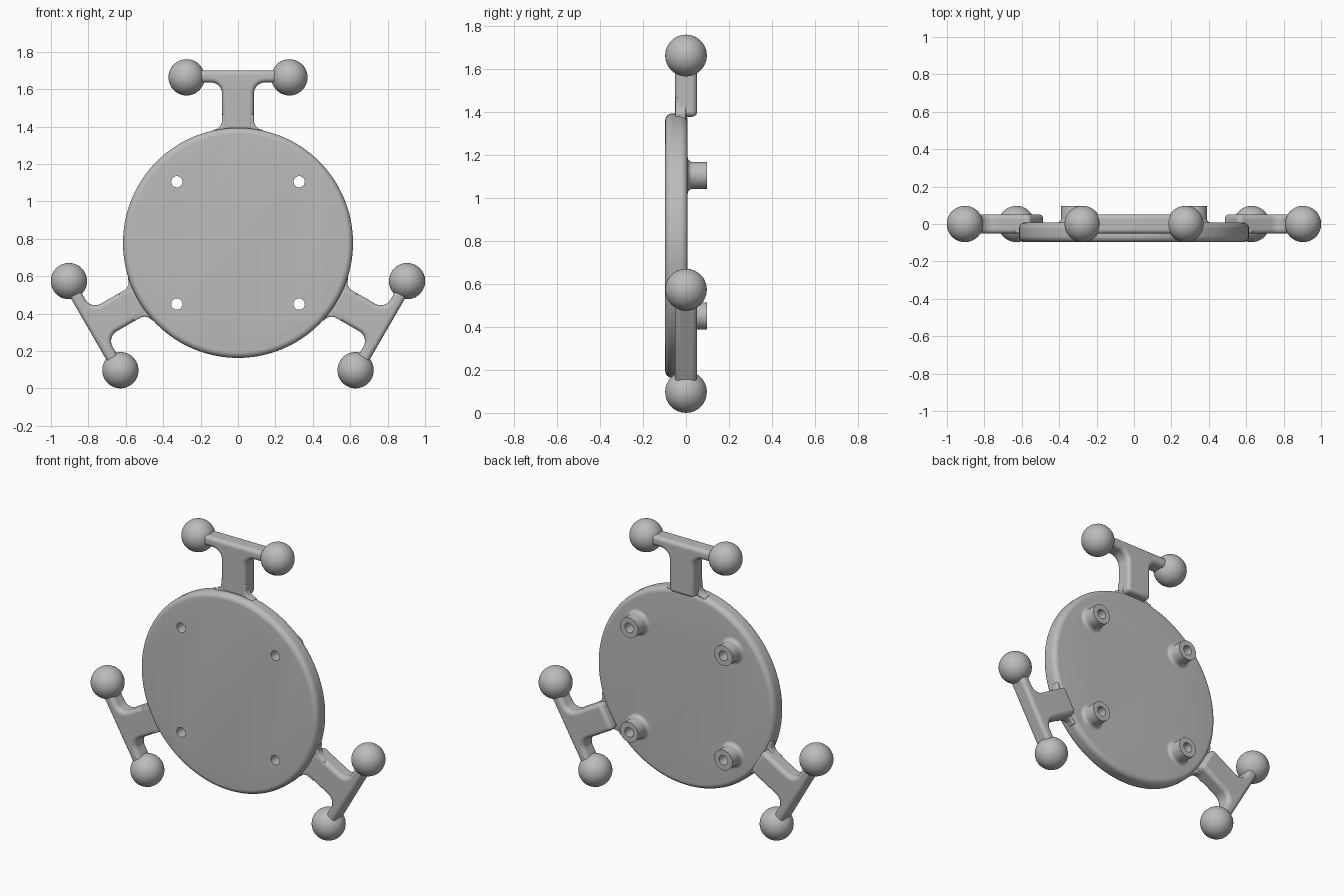
import bpy, bmesh
from math import cos, sin, pi, radians
from mathutils import Matrix, Vector

cube = bpy.data.objects.get("Cube")
if cube:
    bpy.data.objects.remove(cube, do_unlink=True)

CENTRE = Vector((0, 0, 0.778))
FRONT, BACK = -0.097, 0.008      # faces of the plate
HOLE = 0.03

grey = bpy.data.materials.new("plain grey")
grey.use_nodes = True
colour = (0.5, 0.5, 0.5, 1)
grey.diffuse_color = colour
grey.node_tree.nodes["Principled BSDF"].inputs["Base Color"].default_value = colour


def finish(name, bm, matrix):
    bmesh.ops.recalc_face_normals(bm, faces=bm.faces)
    mesh = bpy.data.meshes.new(name)
    bm.to_mesh(mesh)
    bm.free()
    mesh.materials.append(grey)
    ob = bpy.data.objects.new(name, mesh)
    ob.matrix_world = matrix
    bpy.context.collection.objects.link(ob)
    return ob


def smooth(ob):
    bpy.ops.object.select_all(action='DESELECT')
    ob.select_set(True)
    bpy.context.view_layer.objects.active = ob
    bpy.ops.object.shade_smooth_by_angle(angle=radians(35))


def arc(cx, cy, r, start, end, steps=8):
    angles = [radians(start + (end - start) * i / steps) for i in range(steps + 1)]
    return [(cx + r * cos(a), cy + r * sin(a)) for a in angles]


def revolve(name, profile, location, segments, cap=False):
    """Turn (radius, y) points round the y axis."""
    bm = bmesh.new()
    rings = [[bm.verts.new((r * cos(2 * pi * i / segments), y, r * sin(2 * pi * i / segments)))
              for i in range(segments)] for r, y in profile]
    for a, b in zip(rings, rings[1:]):
        for i in range(segments):
            j = (i + 1) % segments
            bm.faces.new((a[i], a[j], b[j], b[i]))
    if cap:
        bm.faces.new(rings[0])
        bm.faces.new(rings[-1])
    return finish(name, bm, Matrix.Translation(location))


def slab(name, half, y0, y1, bevel, matrix):
    """Mirror a half outline in x, extrude it along y and round the rims."""
    outline = half + [(-x, z) for x, z in reversed(half)]
    bm = bmesh.new()
    face = bm.faces.new([bm.verts.new((x, y0, z)) for x, z in outline])
    extruded = bmesh.ops.extrude_face_region(bm, geom=[face])["geom"]
    verts = [g for g in extruded if isinstance(g, bmesh.types.BMVert)]
    bmesh.ops.translate(bm, verts=verts, vec=(0, y1 - y0, 0))
    ob = finish(name, bm, matrix)
    mod = ob.modifiers.new("rounded rim", 'BEVEL')
    mod.width, mod.segments = bevel, 5
    mod.limit_method, mod.angle_limit = 'ANGLE', radians(40)
    smooth(ob)
    return ob


# Round plate with a rounded rim
R, rim = 0.615, 0.033
plate = revolve("round_plate",
                arc(R - rim, FRONT + rim, rim, -90, 0) + arc(R - rim, BACK - rim, rim, 0, 90),
                CENTRE, 128, cap=True)

# Screw holes through the plate, with a filleted boss behind each
fillet = 0.022
boss = (arc(0.063 + fillet, BACK + fillet, fillet, 270, 180, 6)
        + [(0.063, 0.097), (HOLE, 0.097), (HOLE, BACK)])
for side, sx in (("left", 1), ("right", -1)):
    for level, sz in (("upper", 1), ("lower", -1)):
        spot = CENTRE + Vector((sx * 0.327, 0, sz * 0.327))
        smooth(revolve(f"{level}_{side}_boss", boss, spot, 32))
        cutter = revolve("hole_cutter", [(HOLE, -0.2), (HOLE, 0.2)], spot, 32, cap=True)
        cutter.hide_render = True
        mod = plate.modifiers.new("hole", 'BOOLEAN')
        mod.operation, mod.object, mod.solver = 'DIFFERENCE', cutter, 'EXACT'
        bpy.context.view_layer.objects.active = plate
        bpy.ops.object.modifier_apply(modifier=mod.name)
        bpy.data.objects.remove(cutter, do_unlink=True)
smooth(plate)

# Three T-shaped arms, each with a flared root and two balls
arm = [(0.085, 0.6)] + arc(0.145, 0.798, 0.06, 180, 90) + [(0.27, 0.858), (0.27, 0.922)]
root = [(0.135, 0.54)] + arc(0.135, 0.655, 0.05, 270, 180) + [(0.085, 0.69)]
for place, angle in (("top", 0), ("left", 120), ("right", 240)):
    turn = Matrix.Translation(CENTRE) @ Matrix.Rotation(radians(angle), 4, 'Y')
    slab(f"{place}_arm", arm, -0.052, 0.052, 0.024, turn)
    slab(f"{place}_arm_root", root, -0.05, 0.0, 0.014, turn)
    for end, sx in (("first", 1), ("second", -1)):
        bm = bmesh.new()
        bmesh.ops.create_uvsphere(bm, u_segments=48, v_segments=24, radius=0.097)
        smooth(finish(f"{place}_{end}_ball", bm,
                      turn @ Matrix.Translation((sx * 0.275, 0, 0.885))))
